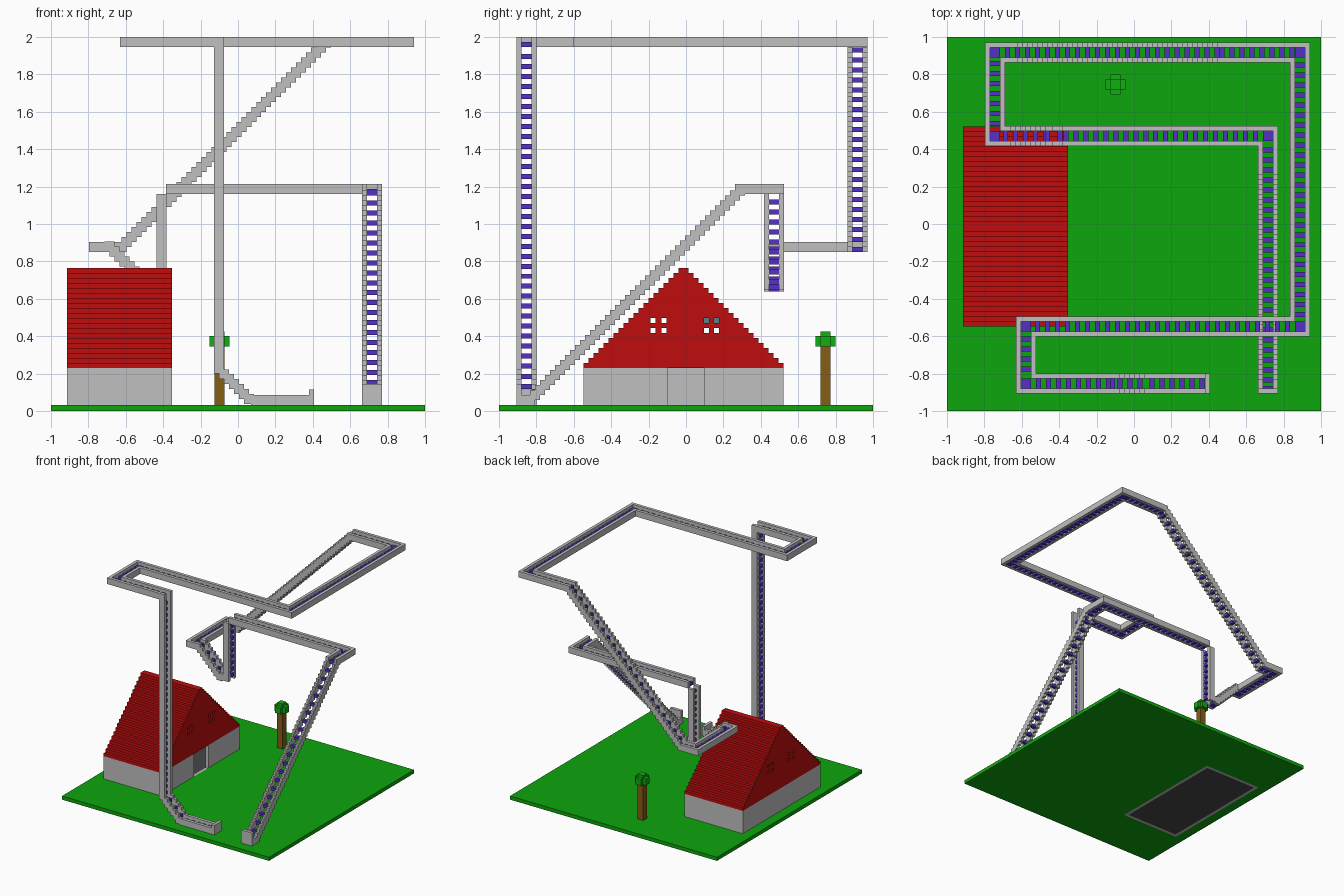
import bpy
import bmesh
from mathutils import Vector

cube = bpy.data.objects.get("Cube")
if cube:
    bpy.data.objects.remove(cube, do_unlink=True)

V = 0.0267          # edge of one building block
GROUND = V + 0.005  # top of the lawn


def material(name, r, g, b):
    m = bpy.data.materials.new(name)
    m.use_nodes = True
    m.diffuse_color = (r, g, b, 1)
    m.node_tree.nodes["Principled BSDF"].inputs["Base Color"].default_value = (r, g, b, 1)
    return m


STONE = material("light grey", 0.53, 0.53, 0.53)
TIE = material("violet", 0.09, 0.03, 0.55)
RED = material("roof red", 0.53, 0.004, 0.004)
GRASS = material("grass green", 0.004, 0.38, 0.004)
LEAF = material("leaf green", 0.005, 0.43, 0.005)
BARK = material("bark brown", 0.24, 0.11, 0.007)
DARK = material("dark grey", 0.063, 0.063, 0.063)
GLASS = material("glass teal", 0.1, 0.22, 0.26)


def build(name, boxes, mat):
    """One object out of (low corner, high corner) boxes."""
    bm = bmesh.new()
    for a, b in boxes:
        lo = Vector(map(min, zip(a, b)))
        hi = Vector(map(max, zip(a, b)))
        cube_verts = bmesh.ops.create_cube(bm, size=1)["verts"]
        for v in cube_verts:
            v.co = Vector((lo[k] if v.co[k] < 0 else hi[k]) for k in range(3))
    mesh = bpy.data.meshes.new(name)
    bm.to_mesh(mesh)
    bm.free()
    mesh.materials.append(mat)
    ob = bpy.data.objects.new(name, mesh)
    bpy.context.collection.objects.link(ob)


def flat_track(name, points, z):
    """Level track along a right-angled centre line, with mitred side rails."""
    pts = [Vector(p) for p in points]
    dirs = [(b - a).normalized() for a, b in zip(pts, pts[1:])]
    rails, ties = [], []
    last = len(dirs) - 1
    for side in (-1.5 * V, 1.5 * V):
        off = [Vector((-d.y, d.x)) * side for d in dirs]
        for i, d in enumerate(dirs):
            a, b = pts[i] + off[i], pts[i + 1] + off[i]
            half = Vector((abs(d.y), abs(d.x))) * V / 2
            if i > 0:       # the earlier rail owns the corner block
                a += off[i - 1] + d * V / 2
            if i < last:
                b += off[i + 1] + d * V / 2
            rails.append(((*(a - half), z), (*(b + half), z + 2 * V)))
    for i, d in enumerate(dirs):
        length = (pts[i + 1] - pts[i]).length
        across = Vector((-d.y, d.x)) * V
        start = 2 * V if i else V / 2
        stop = length - (2 * V if i < last else V)
        for k in range(int((stop - start) / (2 * V)) + 1):
            p = pts[i] + d * (start + 2 * V * k)
            ties.append(((*(p - across), z), (*(p + across + d * V), z + V)))
        if i:
            block = Vector((V, V))
            ties.append(((*(pts[i] - block), z), (*(pts[i] + block), z + V)))
    build(name + "_rails", rails, STONE)
    build(name + "_ties", ties, TIE)


def sloped_track(name, axis, start, centre, z, n, step, rise):
    """Stair of n blocks; axis 0 climbs along x, axis 1 along y."""
    rails, ties = [], []

    def add(where, s0, s1, c0, c1, z0, z1):
        a, b = ((s0, c0, z0), (s1, c1, z1)) if axis == 0 else ((c0, s0, z0), (c1, s1, z1))
        where.append((a, b))

    for j in range(n + 1):
        s = start + step * j * V
        first, end = max(j - 1, 0), min(j, n - 1) + 2
        if rise > 0:
            z0, z1 = z + first * V, z + end * V
        else:
            z0, z1 = z - (end - 2) * V, z - (first - 2) * V
        for side in (-1, 1):
            add(rails, s, s + step * V, centre + side * V, centre + side * 2 * V, z0, z1)
        if j % 2 == 0 and j < n:
            low = z + rise * j * V
            add(ties, s + step * V / 2, s + step * V * 1.5, centre - V, centre + V, low, low + V)
    build(name + "_rails", rails, STONE)
    build(name + "_ties", ties, TIE)


def upright_track(name, x, centre, z0, z1, tie_x):
    """Vertical track two blocks thick; tie_x picks the layer with ties."""
    rails = [((x, centre + s * V, z0), (x + 2 * V, centre + s * 2 * V, z1)) for s in (-1, 1)]
    ties = []
    z = z0 + V
    while z + V < z1 - V:
        ties.append(((tie_x, centre - V, z), (tie_x + V, centre + V, z + V)))
        z += 2 * V
    build(name + "_rails", rails, STONE)
    build(name + "_ties", ties, TIE)


# Track centre lines and levels
RIGHT, LANE, BACK, FRONT = 0.717, 0.47, 0.917, -0.853
MID, TOP, LOW = 1.16, 2 - 2 * V, 0.85

# First climb, from the front edge up to the middle level
flat_track("start_track", [(RIGHT, -0.906), (RIGHT, -0.86)], GROUND)
build("start_buffer", [((RIGHT - 2 * V, -0.906, GROUND), (RIGHT + 2 * V, -0.88, 0.145))], STONE)
sloped_track("first_climb", 1, -0.86, RIGHT, GROUND, 43, 1, 1)
flat_track("middle_track", [(RIGHT, 0.262), (RIGHT, LANE), (-0.385, LANE)], MID)

# Drop, dip and low loop over the house
upright_track("drop", -0.437, LANE, 0.65, MID, -0.437 + V)
flat_track("dip_track", [(-0.437, LANE), (-0.5, LANE)], 0.65)
sloped_track("dip_climb", 0, -0.447, LANE, 0.64, 9, -1, 1)
flat_track("low_track", [(-0.66, LANE), (-0.743, LANE), (-0.743, BACK), (-0.65, BACK)], LOW)

# Second climb and the high circuit
sloped_track("second_climb", 0, -0.65, BACK, LOW, 42, 1, 1)
flat_track("high_track", [(0.445, BACK), (0.887, BACK), (0.887, -0.548), (-0.577, -0.548),
                          (-0.577, FRONT), (-0.075, FRONT)], TOP)

# Tall drop and the run-out with its buffer
upright_track("tall_drop", -0.128, FRONT, 0.2, TOP, -0.128)
sloped_track("run_out_slope", 0, -0.101, FRONT, 0.17, 6, 1, -1)
flat_track("run_out_track", [(0.07, FRONT), (0.38, FRONT)], GROUND)
build("end_buffer", [((0.38, FRONT - 2 * V, GROUND), (0.406, FRONT + 2 * V, 0.115))], STONE)

# Lawn, laid around the house
X0, X1, Y0, Y1, EAVE = -0.914, -0.353, -0.548, 0.522, 0.23
build("lawn", [((-1, -1, 0), (X0, 1, GROUND)), ((X1, -1, 0), (1, 1, GROUND)),
               ((X0, -1, 0), (X1, Y0, GROUND)), ((X0, Y1, 0), (X1, 1, GROUND))], GRASS)

# House walls with an open doorway, and the floor
build("house_walls", [((X0, Y0, 0), (X0 + V, Y1, EAVE)),
                      ((X0 + V, Y0, 0), (X1, Y0 + V, EAVE)),
                      ((X0 + V, Y1 - V, 0), (X1, Y1, EAVE)),
                      ((X1 - V, Y0 + V, 0), (X1, -0.1, EAVE)),
                      ((X1 - V, 0.095, 0), (X1, Y1 - V, EAVE))], STONE)
build("house_floor", [((X0 + V, Y0 + V, 0), (X1 - V, Y1 - V, V))], DARK)
build("door_sill", [((X1 - V, -0.1, 0), (X1, 0.095, V))], STONE)

# Stepped roof shell and gables with small square panes
PANES = (-0.19, -0.13, 0.095, 0.15)
slopes, gables, glass = [], [], []
for i in range(20):
    lo, hi, z = Y0 + i * V, Y1 - i * V, EAVE + i * V
    inner_lo, inner_hi = lo + 2 * V, hi - 2 * V
    if inner_lo >= inner_hi:
        slopes.append(((X0, lo, z), (X1, hi, z + V)))
        continue
    slopes += [((X0, lo, z), (X1, inner_lo, z + V)), ((X0, inner_hi, z), (X1, hi, z + V))]
    holes = PANES if i in (7, 9) else ()
    starts = [inner_lo] + [p + V for p in holes]
    ends = list(holes) + [inner_hi]
    for x in (X0, X1 - V):
        gables += [((x, a, z), (x + V, b, z + V)) for a, b in zip(starts, ends)]
    if i == 9:
        glass = [((X0 + V / 2, p, z), (X0 + V / 2 + 0.005, p + V, z + V)) for p in PANES[2:]]
build("roof_slopes", slopes, RED)
build("roof_gables", gables, RED)
build("window_glass", glass, GLASS)

# Tree
TX, TY = -0.1, 0.746
build("tree_trunk", [((TX - V, TY - V, GROUND), (TX + V, TY + V, 0.345))], BARK)
build("tree_crown", [((TX - 2 * V, TY - V, 0.345), (TX + 2 * V, TY + V, 0.4)),
                     ((TX - V, TY - 2 * V, 0.345), (TX + V, TY - V, 0.4)),
                     ((TX - V, TY + V, 0.345), (TX + V, TY + 2 * V, 0.4)),
                     ((TX - V, TY - V, 0.4), (TX + V, TY + V, 0.425))], LEAF)
